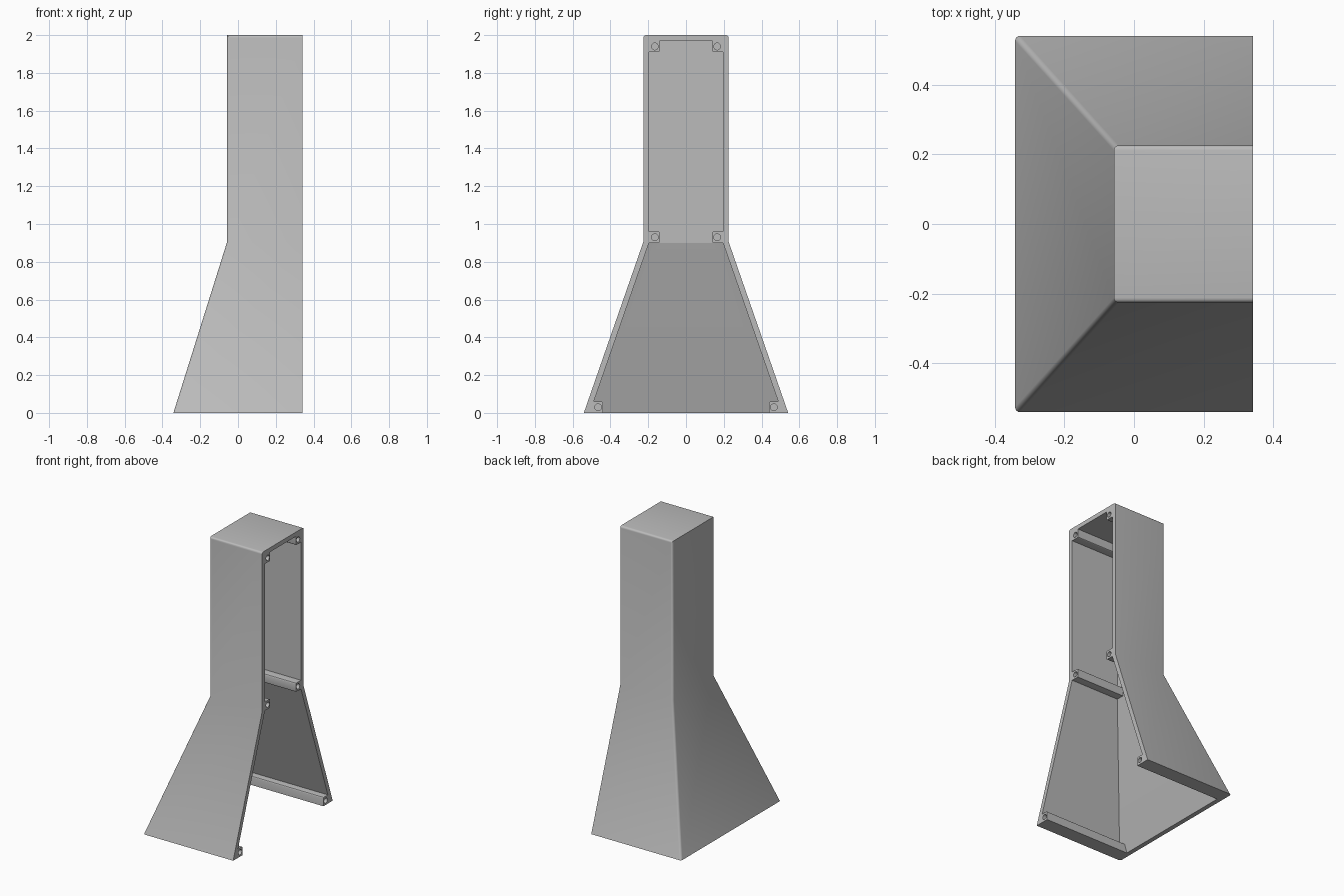
import bpy
import bmesh
import math
from mathutils import Matrix, Vector

cube = bpy.data.objects.get("Cube")
if cube:
    bpy.data.objects.remove(cube, do_unlink=True)

OPEN_X, BEND_Z, TOP_Z, WALL = 0.342, 0.905, 2.0, 0.03
RISE = BEND_Z
FOOT_Y, NECK_Y = 0.541, 0.226
FOOT_X, NECK_X = -0.342, -0.058

grey = bpy.data.materials.new("Light grey")
grey.use_nodes = True
colour = (0.5, 0.5, 0.5, 1)
grey.diffuse_color = colour
grey.node_tree.nodes["Principled BSDF"].inputs["Base Color"].default_value = colour


def to_object(bm, name):
    bmesh.ops.recalc_face_normals(bm, faces=bm.faces)
    mesh = bpy.data.meshes.new(name)
    bm.to_mesh(mesh)
    bm.free()
    obj = bpy.data.objects.new(name, mesh)
    bpy.context.collection.objects.link(obj)
    mesh.materials.append(grey)
    return obj


def tower(name, sections, front_x, round_edges=0):
    """Stack of rectangles, each given as (z, back x, half width)."""
    bm = bmesh.new()
    rings = [[bm.verts.new(p) for p in ((bx, -w, z), (front_x, -w, z),
                                        (front_x, w, z), (bx, w, z))]
             for z, bx, w in sections]
    for low, high in zip(rings, rings[1:]):
        for i in range(4):
            j = (i + 1) % 4
            bm.faces.new((low[i], low[j], high[j], high[i]))
    bm.faces.new(rings[0])
    bm.faces.new(rings[-1])
    if round_edges:
        top = sections[-1][0]
        chosen = []
        for e in bm.edges:
            a, b = (v.co for v in e.verts)
            at_opening = min(a.x, b.x) > front_x - 0.01
            rising = abs(a.z - b.z) > 0.1
            top_side = min(a.z, b.z) > top - 0.01
            if a.y * b.y > 0 and not at_opening and (rising or top_side):
                chosen.append(e)
        bmesh.ops.bevel(bm, geom=chosen, offset=round_edges, segments=4,
                        profile=0.5, affect='EDGES', clamp_overlap=True)
    return to_object(bm, name)


def bar(name, low, high):
    """Box between two corners with softened long edges."""
    low, high = Vector(low), Vector(high)
    bm = bmesh.new()
    bmesh.ops.create_cube(bm, size=1, matrix=Matrix.Translation((low + high) / 2)
                          @ Matrix.Diagonal((*(high - low), 1)))
    long_edges = [e for e in bm.edges
                  if abs(e.verts[0].co.x - e.verts[1].co.x) > 0.1]
    bmesh.ops.bevel(bm, geom=long_edges, offset=0.007, segments=3,
                    profile=0.5, affect='EDGES')
    return to_object(bm, name)


def cut(target, cutter):
    mod = target.modifiers.new("Cut", 'BOOLEAN')
    mod.operation, mod.solver, mod.object = 'DIFFERENCE', 'EXACT', cutter
    bpy.context.view_layer.objects.active = target
    bpy.ops.object.modifier_apply(modifier=mod.name)
    bpy.data.objects.remove(cutter, do_unlink=True)


# Outer body: straight neck on a flared foot
body = tower("chimney_shell", [(0, FOOT_X, FOOT_Y), (BEND_Z, NECK_X, NECK_Y),
                               (TOP_Z, NECK_X, NECK_Y)], OPEN_X, 0.014)

# Cavity, open at the side and the bottom
slope_y = (FOOT_Y - NECK_Y) / RISE
slope_x = (NECK_X - FOOT_X) / RISE
in_y, in_x, in_z = NECK_Y - WALL, NECK_X + WALL, BEND_Z - 0.005
below = -0.1
drop = in_z - below
cavity = tower("cavity_cutter",
               [(below, in_x - slope_x * drop, in_y + slope_y * drop),
                (in_z, in_x, in_y), (TOP_Z - WALL, in_x, in_y)], OPEN_X + 0.1)

# Screw bars left standing in the cavity: (near y, far y, low z, high z, back x)
bars = [(0.14, 0.24, 1.91, 2.05, -0.2),
        (0.14, 0.24, 0.90, 0.96, -0.2),
        (0.44, 0.60, -0.02, 0.06, -0.5)]
for near, far, z0, z1, back in bars:
    for side in (-1, 1):
        y0, y1 = sorted((near * side, far * side))
        cut(cavity, bar("bar_cutter", (back, y0, z0), (OPEN_X + 0.2, y1, z1)))
cut(body, cavity)

# Blind screw holes in the bar ends
for y, z in ((0.165, 1.94), (0.165, 0.93), (0.465, 0.03)):
    for side in (-1, 1):
        bm = bmesh.new()
        bmesh.ops.create_cone(bm, cap_ends=True, segments=20, radius1=0.018,
                              radius2=0.018, depth=0.2,
                              matrix=Matrix.Translation((OPEN_X, y * side, z))
                              @ Matrix.Rotation(math.pi / 2, 4, 'Y'))
        cut(body, to_object(bm, "hole_cutter"))

for obj in bpy.context.selected_objects:
    obj.select_set(False)
body.select_set(True)
bpy.context.view_layer.objects.active = body
bpy.ops.object.shade_smooth_by_angle(angle=math.radians(30))
